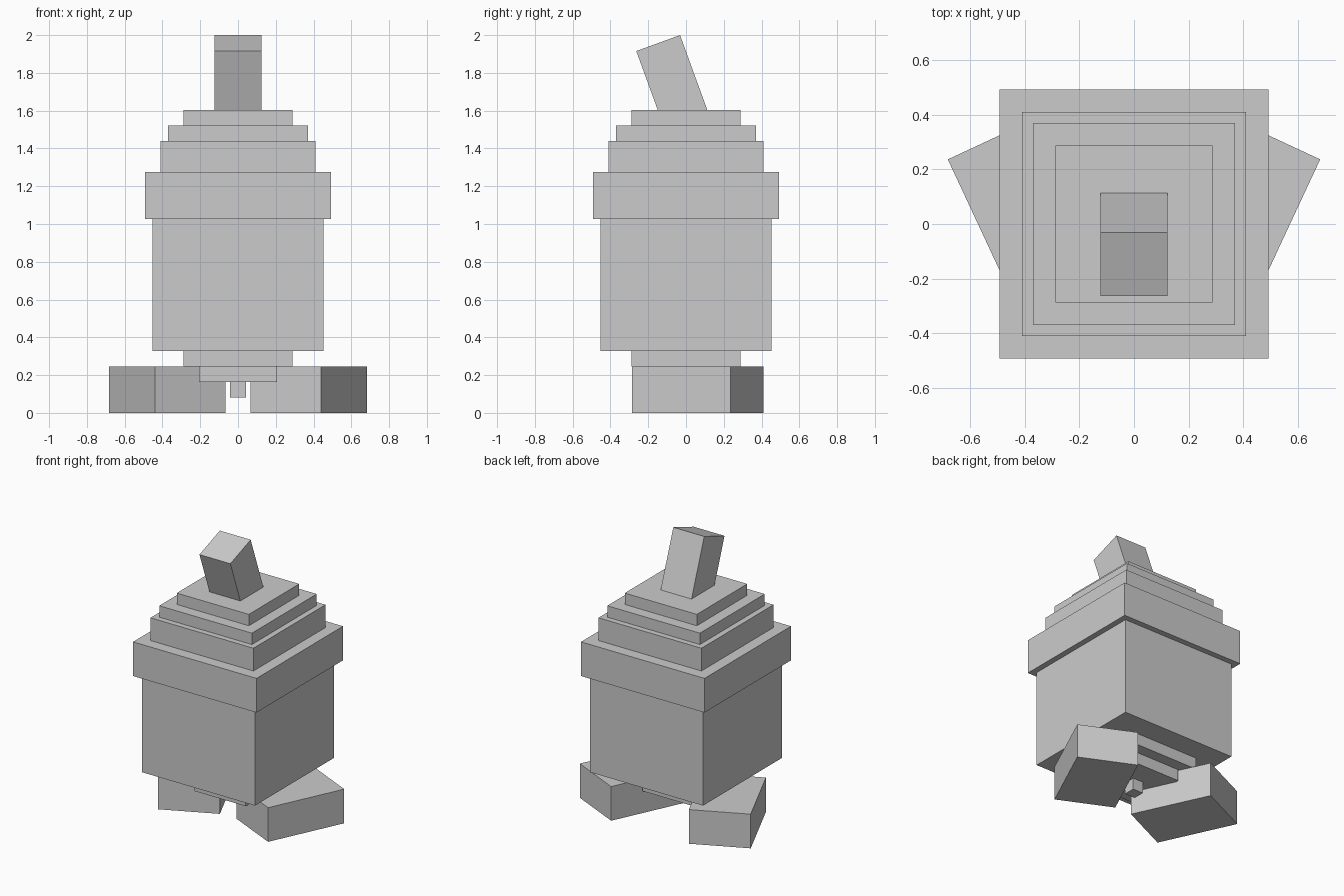
import bpy
from math import radians

if "Cube" in bpy.data.objects:
    bpy.data.objects.remove(bpy.data.objects["Cube"])

U = 2 / 48.66  # base grid step of the blocky design


def box(name, size, center, rot=(0, 0, 0)):
    bpy.ops.mesh.primitive_cube_add(size=1, location=center, rotation=rot)
    ob = bpy.context.object
    ob.name = name
    ob.scale = size
    bpy.ops.object.transform_apply(location=False, rotation=False, scale=True)
    return ob


# Stacked square tiers, bottom to top: name, half width, height (in steps)
tiers = [
    ("bottom_nub", 1, 2),
    ("lower_plate", 5, 2),
    ("upper_plate", 7, 2),
    ("body", 11, 17),
    ("cap_rim", 12, 6),
    ("cap_lower_tier", 10, 4),
    ("cap_middle_tier", 9, 2),
    ("cap_top_tier", 7, 2),
]
z = 2 * U
for name, half, height in tiers:
    box(name, (2 * half * U, 2 * half * U, height * U), (0, 0, z + height * U / 2))
    z += height * U

# Stem leaning forward, sunk into the top tier
box("stem", (6 * U, 6 * U, 12 * U), (0, -0.063, 1.726), (radians(20), 0, 0))

# Mirrored pair of splayed feet
for side, name in ((1, "right_foot"), (-1, "left_foot")):
    box(name, (10 * U, 14 * U, 6 * U), (side * 0.375, 0.063, 3 * U),
        (0, 0, radians(-25 * side)))
